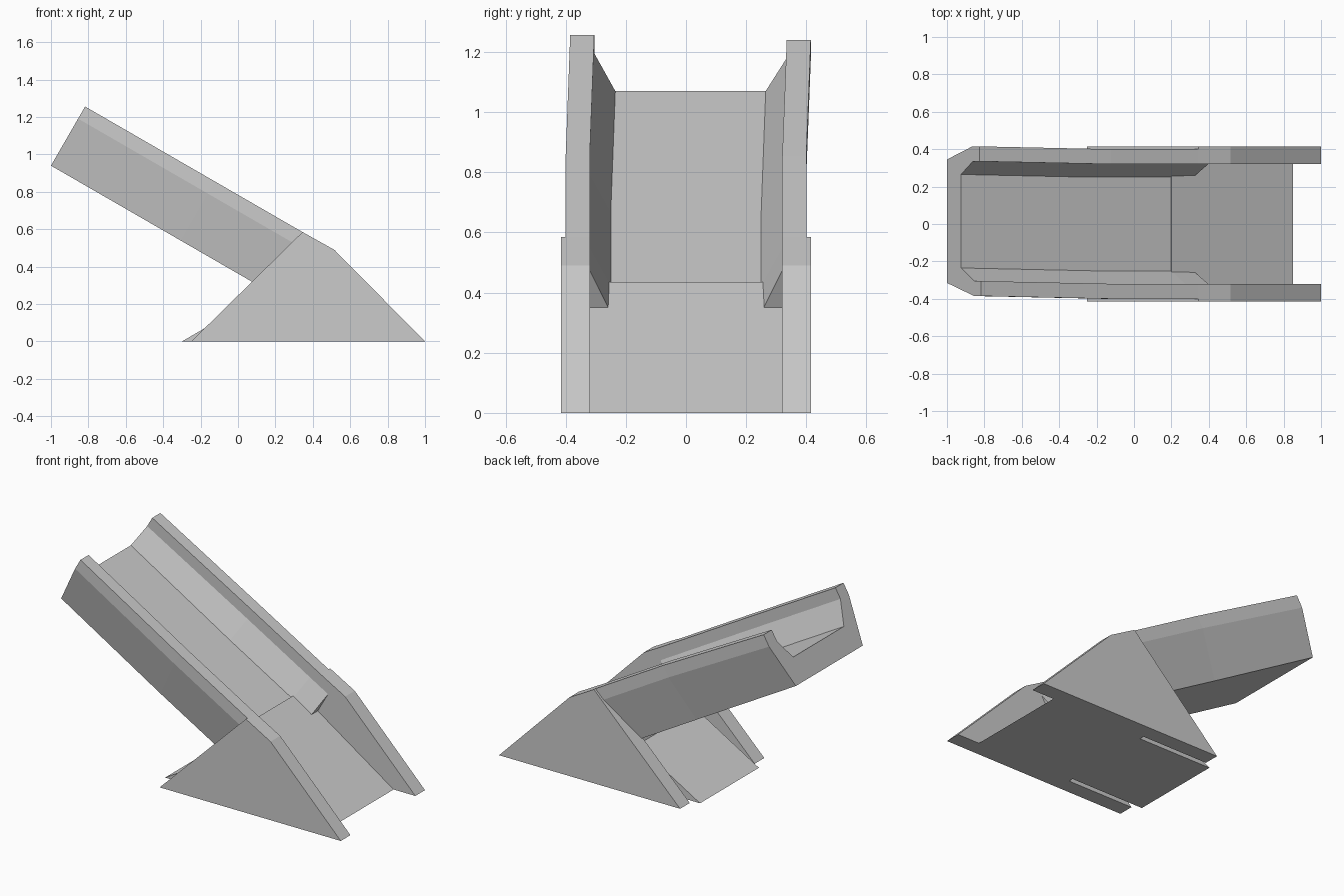
import bpy, bmesh
from mathutils import Vector

if "Cube" in bpy.data.objects:
    bpy.data.objects.remove(bpy.data.objects["Cube"])


def make_object(name, rings):
    """Loft matching rings of points and cap both ends."""
    bm = bmesh.new()
    vs = [[bm.verts.new(p) for p in ring] for ring in rings]
    n = len(vs[0])
    for a, b in zip(vs, vs[1:]):
        for i in range(n):
            j = (i + 1) % n
            bm.faces.new((a[i], a[j], b[j], b[i]))
    caps = [bm.faces.new(vs[0]), bm.faces.new(vs[-1])]
    bmesh.ops.recalc_face_normals(bm, faces=bm.faces)
    bmesh.ops.triangulate(bm, faces=caps)
    me = bpy.data.meshes.new(name)
    bm.to_mesh(me)
    bm.free()
    ob = bpy.data.objects.new(name, me)
    bpy.context.collection.objects.link(ob)
    return ob


def prism(name, profile, y0, y1):
    return make_object(name, [[(x, y, z) for x, z in profile] for y in (y0, y1)])


# Side plates
plate = [(-0.25, 0), (1, 0), (0.515, 0.49), (0.345, 0.585)]
prism("side_plate_front", plate, -0.415, -0.32)
prism("side_plate_back", plate, 0.32, 0.415)

# Exit ramp and the narrower rear support beneath the trough
prism("exit_ramp", [(0.2, 0), (0.85, 0), (0.2, 0.435)], -0.32, 0.32)
prism("rear_support", [(-0.3, 0), (0.2, 0), (0.2, 0.43), (0.13, 0.25)], -0.29, 0.29)

# Inclined trough, slightly bent sideways at its upper end
half = [(0.33, 0), (0.40, 0.29), (0.40, 0.365), (0.32, 0.365), (0.32, 0.295), (0.25, 0.15)]
section = half + [(-y, h) for y, h in reversed(half)]
along = Vector((0.866, 0, -0.5))
up = Vector((0.5, 0, 0.866))
start = Vector((-1, 0, 0.94))

rings = []
# floor x position, sideways shift, far rim drop, floor drop
for fx, shift, rim_drop, floor_drop in [(-0.925, 0.015, 0.018, 0), (-0.23, 0, 0, 0),
                                        (0.2, 0, 0, 0), (0.325, 0, 0, 0.018)]:
    ring = []
    for y, h in section:
        if h > 0.2 and y > 0:
            h -= rim_drop
        if h == 0.15:
            h -= floor_drop
        p = start + along * ((fx + 0.925) / 0.866) + up * h
        ring.append((p.x, y + shift, p.z))
    rings.append(ring)
make_object("trough", rings)
